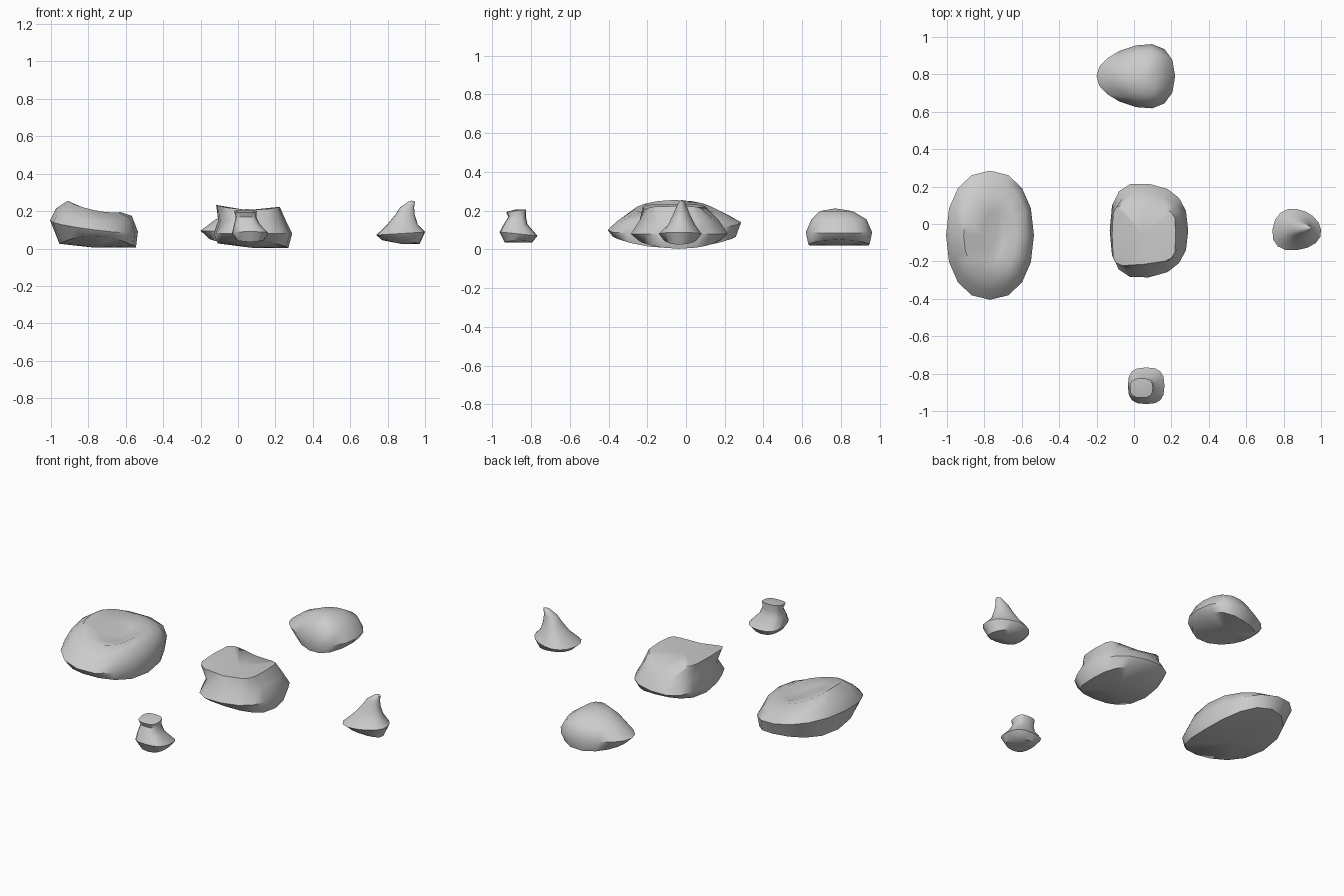
import bpy
import math

default_cube = bpy.data.objects.get("Cube")
if default_cube:
    bpy.data.objects.remove(default_cube, do_unlink=True)

SIDES = 16

# One plain stone colour
stone = bpy.data.materials.new("grey stone")
stone.use_nodes = True
stone_colour = (0.6, 0.6, 0.6, 1)
stone.diffuse_color = stone_colour
stone.node_tree.nodes["Principled BSDF"].inputs["Base Color"].default_value = stone_colour


def layer(z, width, depth, shift_x=0, shift_y=0, tilt_x=0, tilt_y=0,
          bend_x=0, bend_y=0, power=None):
    """One horizontal section of a rock, sized relative to its outline."""
    return dict(z=z, width=width, depth=depth, shift_x=shift_x, shift_y=shift_y,
                tilt_x=tilt_x, tilt_y=tilt_y, bend_x=bend_x, bend_y=bend_y, power=power)


def outline(power, taper_x, taper_y):
    """Rounded outline in the unit square, wider or narrower toward one side."""
    points = []
    for i in range(SIDES):
        angle = math.tau * i / SIDES
        c, s = math.cos(angle), math.sin(angle)
        u = math.copysign(abs(c) ** (2 / power), c)
        v = math.copysign(abs(s) ** (2 / power), s)
        points.append((u * (1 + taper_y * v), v * (1 + taper_x * u)))
    return points


def rock(name, centre, radii, layers, peak, power=2.2, taper_x=0, taper_y=0):
    """Loft the layers from the underside up and close them at the peak."""
    verts, faces = [], []
    for ring in layers:
        for u, v in outline(ring["power"] or power, taper_x, taper_y):
            x = centre[0] + ring["shift_x"] + radii[0] * ring["width"] * u
            y = centre[1] + ring["shift_y"] + radii[1] * ring["depth"] * v
            z = (ring["z"] + ring["tilt_x"] * u + ring["tilt_y"] * v
                 + ring["bend_x"] * u * u + ring["bend_y"] * v * v)
            verts.append((x, y, z))
    for level in range(len(layers) - 1):
        low, high = level * SIDES, (level + 1) * SIDES
        for i in range(SIDES):
            j = (i + 1) % SIDES
            faces.append((low + i, low + j, high + j, high + i))

    # Underside and top fans
    top = len(verts) - SIDES
    base_z = min(v[2] for v in verts[:SIDES])
    verts.append((centre[0], centre[1], base_z))
    verts.append(peak)
    under, tip = len(verts) - 2, len(verts) - 1
    for i in range(SIDES):
        j = (i + 1) % SIDES
        faces.append((j, i, under))
        faces.append((top + i, top + j, tip))

    mesh = bpy.data.meshes.new(name)
    mesh.from_pydata(verts, [], faces)
    mesh.materials.append(stone)
    obj = bpy.data.objects.new(name, mesh)
    bpy.context.collection.objects.link(obj)
    bpy.ops.object.select_all(action="DESELECT")
    obj.select_set(True)
    bpy.context.view_layer.objects.active = obj
    bpy.ops.object.shade_smooth_by_angle(angle=math.radians(48))
    return obj


# Long low slab with a raised ridge and a dished top
rock("slab_rock", (-0.77, -0.06), (0.235, 0.345), [
    layer(0.015, 0.87, 0.92, shift_x=0.02, tilt_x=-0.01, bend_y=0.05),
    layer(0.12, 1, 1, tilt_x=-0.03, tilt_y=0.02),
    layer(0.195, 0.86, 0.86, tilt_x=-0.02, tilt_y=0.01, bend_y=-0.04),
    layer(0.225, 0.6, 0.6, tilt_x=-0.03, bend_y=-0.02),
    layer(0.19, 0.25, 0.35, shift_x=0.02, tilt_x=-0.02),
], peak=(-0.73, -0.06, 0.175))

# Waisted block with a square flat top
rock("block_rock", (0.08, -0.035), (0.21, 0.25), [
    layer(0.015, 0.9, 0.84, tilt_x=-0.012, bend_y=0.03),
    layer(0.08, 1, 1),
    layer(0.15, 0.86, 0.82, shift_x=-0.005),
    layer(0.205, 0.81, 0.62, shift_x=-0.027, shift_y=-0.025,
          bend_x=0.023, tilt_x=-0.005, power=5),
], peak=(0.05, -0.06, 0.205), power=2.6, taper_x=-0.12)

# Egg-shaped mound that narrows toward one end
rock("mound_rock", (0.01, 0.79), (0.21, 0.165), [
    layer(0.02, 0.82, 0.92, shift_x=0.01, bend_x=0.03),
    layer(0.09, 1, 1, tilt_x=-0.005),
    layer(0.155, 0.72, 0.83, shift_x=0.02),
    layer(0.197, 0.36, 0.5, shift_x=0.035, shift_y=-0.015),
], peak=(0.05, 0.77, 0.212), taper_x=0.28)

# Small leaning horn
rock("horn_rock", (0.87, -0.03), (0.13, 0.11), [
    layer(0.035, 0.78, 0.75, tilt_x=-0.01, bend_y=0.01),
    layer(0.08, 1, 1, tilt_x=0.008),
    layer(0.13, 0.62, 0.62, shift_x=0.01, shift_y=0.007),
    layer(0.18, 0.4, 0.4, shift_x=0.023, shift_y=0.007),
    layer(0.22, 0.29, 0.25, shift_x=0.034, shift_y=0.007),
    layer(0.25, 0.14, 0.12, shift_x=0.058, shift_y=0.01),
], peak=(0.928, -0.02, 0.256), taper_x=-0.15, taper_y=-0.1)

# Small stump with a narrow neck and flat head
rock("stump_rock", (0.065, -0.865), (0.098, 0.098), [
    layer(0.035, 0.75, 0.72, bend_x=0.01),
    layer(0.08, 1, 1, tilt_y=-0.01),
    layer(0.13, 0.7, 0.62, shift_x=-0.017, shift_y=-0.015),
    layer(0.168, 0.56, 0.46, shift_x=-0.022, shift_y=-0.007),
    layer(0.2, 0.62, 0.53, shift_x=-0.025, shift_y=-0.012, tilt_y=0.007),
], peak=(0.04, -0.877, 0.207), power=2.8)
